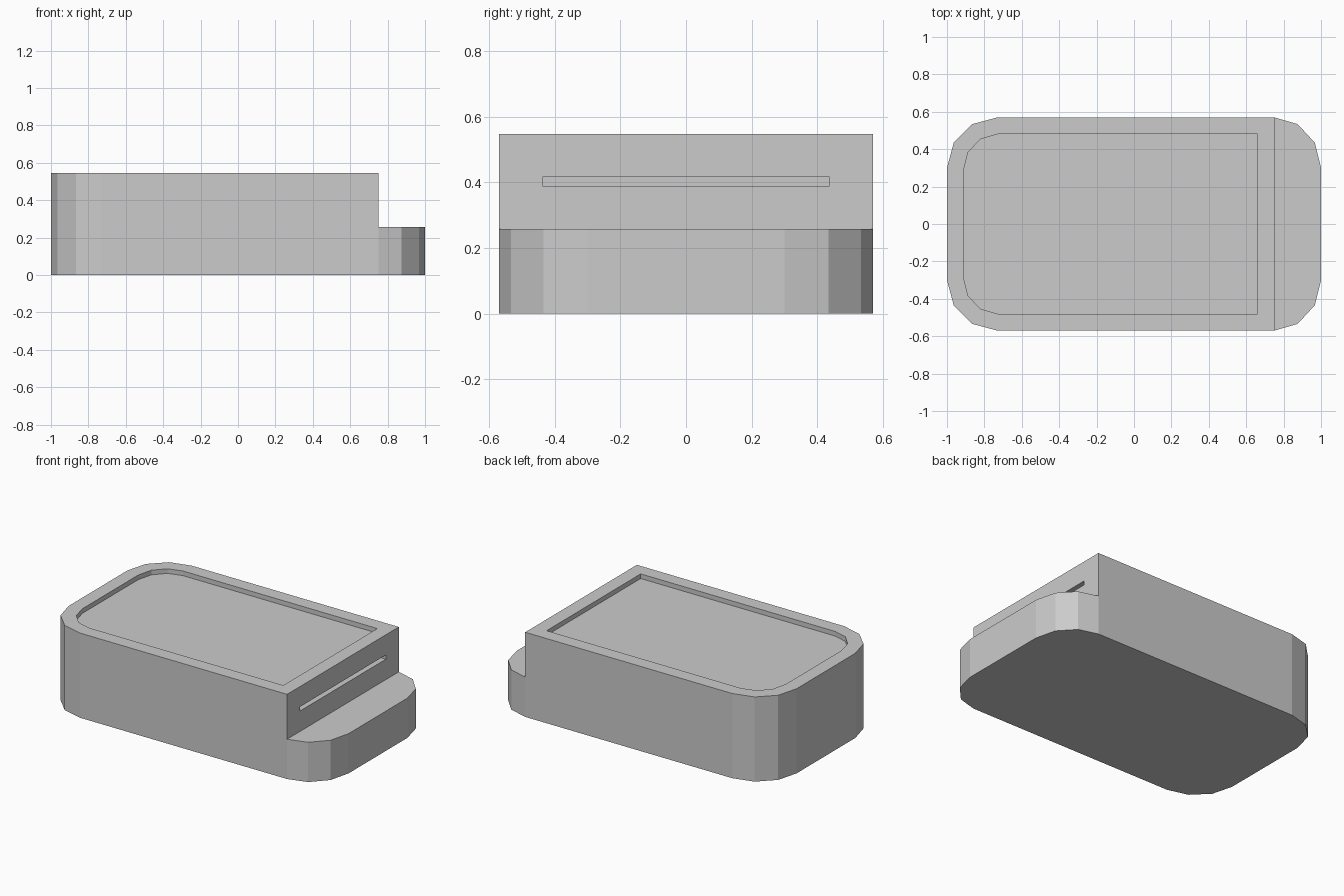
import bpy, bmesh
from math import sin, cos, radians

if "Cube" in bpy.data.objects:
    bpy.data.objects.remove(bpy.data.objects["Cube"])

HALF_Y = 0.57
STEP_X = 0.75


def arc(cx, cy, rx, ry, start):
    """Quarter turn in three straight segments."""
    return [(cx + rx * cos(radians(start + a)), cy + ry * sin(radians(start + a)))
            for a in (0, 30, 60, 90)]


def prism(name, outline, z0, z1):
    bm = bmesh.new()
    face = bm.faces.new([bm.verts.new((x, y, z0)) for x, y in outline])
    top = bmesh.ops.extrude_face_region(bm, geom=[face])["geom"]
    for v in (g for g in top if isinstance(g, bmesh.types.BMVert)):
        v.co.z = z1
    bmesh.ops.recalc_face_normals(bm, faces=bm.faces)
    mesh = bpy.data.meshes.new(name)
    bm.to_mesh(mesh)
    bm.free()
    obj = bpy.data.objects.new(name, mesh)
    bpy.context.collection.objects.link(obj)
    return obj


def rect(x0, x1, y):
    return [(x0, -y), (x1, -y), (x1, y), (x0, y)]


def cut(target, cutter):
    """Subtract the cutter, apply the result and remove the cutter."""
    cutter.hide_render = True
    mod = target.modifiers.new("cut", 'BOOLEAN')
    mod.operation = 'DIFFERENCE'
    mod.solver = 'EXACT'
    mod.object = cutter
    bpy.context.view_layer.objects.active = target
    bpy.ops.object.modifier_apply(modifier=mod.name)
    bpy.data.objects.remove(cutter)


# Main block with faceted corners
outline = (arc(0.75, 0.30, 0.25, 0.27, 0) + arc(-0.73, 0.30, 0.27, 0.27, 90)
           + arc(-0.73, -0.30, 0.27, 0.27, 180)
           + arc(0.75, -0.30, 0.25, 0.27, 270))
body = prism("body", outline, 0, 0.547)

# Low ledge at the right end
cut(body, prism("step_cutter", rect(STEP_X, 1.2, 0.8), 0.257, 0.8))

# Shallow tray in the top, rounded on the left only
tray = ([(0.66, -0.48), (0.66, 0.48)] + arc(-0.73, 0.285, 0.182, 0.195, 90)
        + arc(-0.73, -0.285, 0.182, 0.195, 180))
cut(body, prism("tray_cutter", tray, 0.517, 0.8))

# Narrow slot in the step face
cut(body, prism("slot_cutter", rect(STEP_X - 0.05, STEP_X + 0.1, 0.437), 0.389, 0.416))
